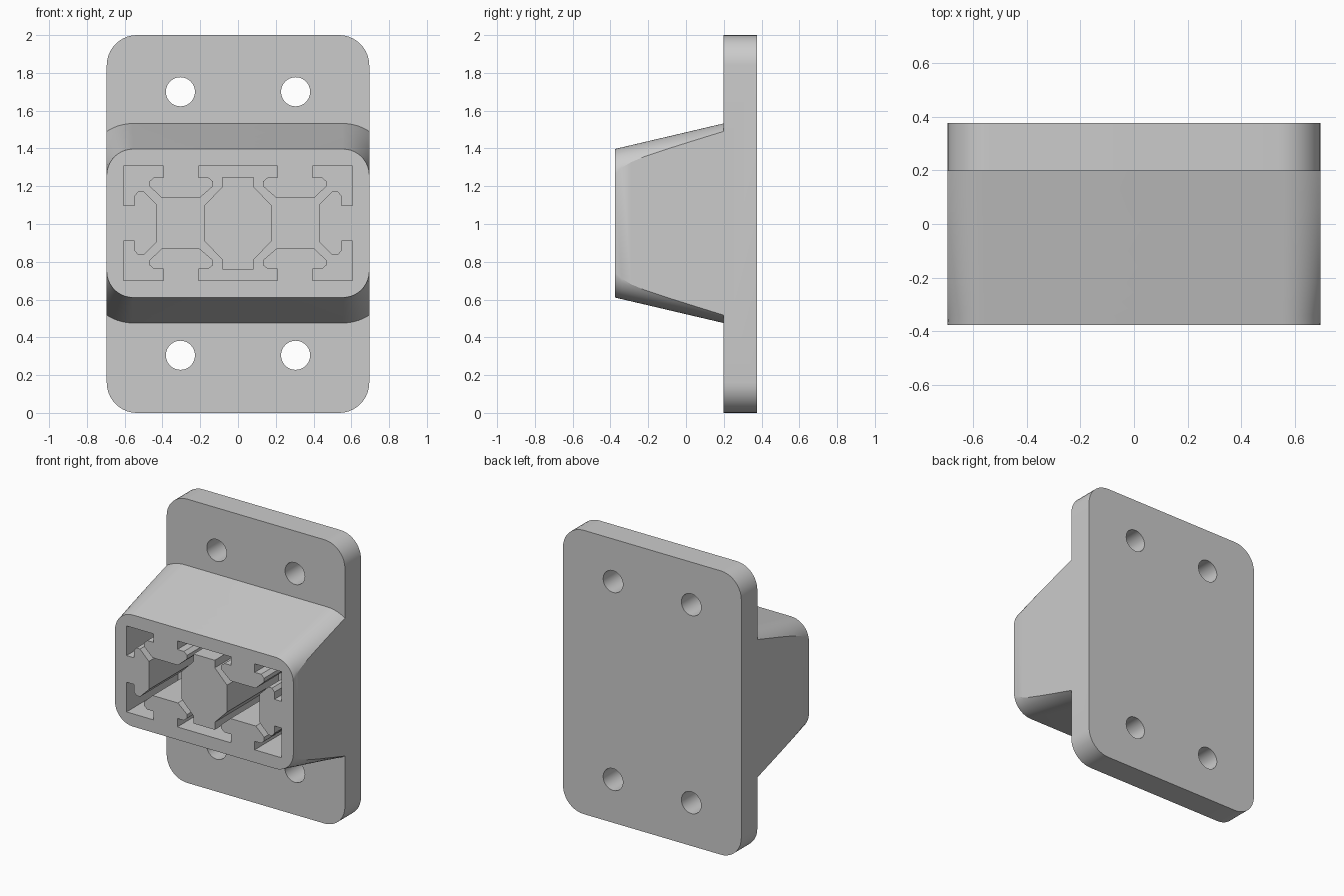
import bpy, bmesh, math

if "Cube" in bpy.data.objects:
    bpy.data.objects.remove(bpy.data.objects["Cube"])

CZ = 1.004          # height of the socket centre
HALF_W = 0.695
FRONT, STEP, BACK = -0.377, 0.198, 0.377


def loft(name, rings):
    """Solid skinned through rings of 3D points, capped at both ends."""
    bm = bmesh.new()
    loops = [[bm.verts.new(p) for p in r] for r in rings]
    n = len(loops[0])
    for a, b in zip(loops, loops[1:]):
        for i in range(n):
            j = (i + 1) % n
            bm.faces.new((a[i], a[j], b[j], b[i]))
    bm.faces.new(loops[0])
    bm.faces.new(loops[-1])
    bmesh.ops.recalc_face_normals(bm, faces=bm.faces)
    me = bpy.data.meshes.new(name)
    bm.to_mesh(me)
    bm.free()
    ob = bpy.data.objects.new(name, me)
    bpy.context.collection.objects.link(ob)
    return ob


def four_fold(q):
    """Mirror a top-right quarter outline (listed clockwise) into a closed loop."""
    r = q[::-1]
    return (q + [(x, -z) for x, z in r] + [(-x, -z) for x, z in q]
            + [(-x, z) for x, z in r])


def ring(profile, y, cz=CZ):
    return [(x, y, cz + z) for x, z in profile]


def prism(name, profile, y0, y1, cz=CZ):
    return loft(name, [ring(profile, y0, cz), ring(profile, y1, cz)])


def rounded(half_h, w, drop, n=10):
    """Rounded outline: arc tangent to the top, falling by drop over width w."""
    rad = (w * w + drop * drop) / (2 * drop)
    end = math.atan2(w, rad - drop)
    return four_fold([(HALF_W - w + rad * math.sin(end * i / n),
                       half_h - rad + rad * math.cos(end * i / n))
                      for i in range(n + 1)])


def combine(target, other, op):
    m = target.modifiers.new(op, 'BOOLEAN')
    m.operation, m.solver, m.object = op, 'EXACT', other
    bpy.context.view_layer.objects.active = target
    bpy.ops.object.modifier_apply(modifier=m.name)
    bpy.data.objects.remove(other)


# Wall plate with four screw holes
mount = prism("mounting_bracket", rounded(1.0, 0.16, 0.16), STEP, BACK, 1.0)

# Tapered boss whose corner rounding fades towards the plate
sections = [(FRONT, 0.135), (-0.34, 0.108), (-0.29, 0.09), (-0.22, 0.077),
            (-0.1, 0.065), (0.05, 0.053), (STEP, 0.042), (0.25, 0.04)]
rings = []
for y, drop in sections:
    half_h = 0.393 + 0.135 * (y - FRONT) / (STEP - FRONT)
    rings.append(ring(rounded(half_h, 0.14, drop), y))
rings[-1] = [(x, 0.25, z) for x, _, z in rings[-2]]
combine(mount, loft("boss", rings), 'UNION')

# Slotted-rail socket cut into the boss
slot = [(.209, .303), (.209, .243), (.158, .243), (.133, .222), (.133, .195),
        (.205, .133), (.402, .133), (.468, .195), (.468, .222), (.444, .243),
        (.394, .243), (.394, .303), (.605, .303), (.605, .094), (.548, .094),
        (.548, .145), (.529, .168), (.50, .168), (.431, .099)]
combine(mount, prism("socket_cutter", four_fold(slot), -0.5, STEP), 'DIFFERENCE')

# Central core left standing in the socket
core = [(.083, .245), (.083, .192), (.178, .095)]
combine(mount, prism("socket_core", four_fold(core), FRONT, STEP + 0.05), 'UNION')

# Screw holes
circle = [(0.077 * math.sin(a), 0.077 * math.cos(a))
          for a in (i * math.tau / 40 for i in range(40))]
for sx in (-0.305, 0.305):
    for z in (0.305, 1.70):
        hole = [(x + sx, zz) for x, zz in circle]
        combine(mount, prism("hole_cutter", hole, 0.1, 0.5, z), 'DIFFERENCE')

bpy.context.view_layer.objects.active = mount
mount.select_set(True)
bpy.ops.object.shade_smooth_by_angle(angle=math.radians(25))
